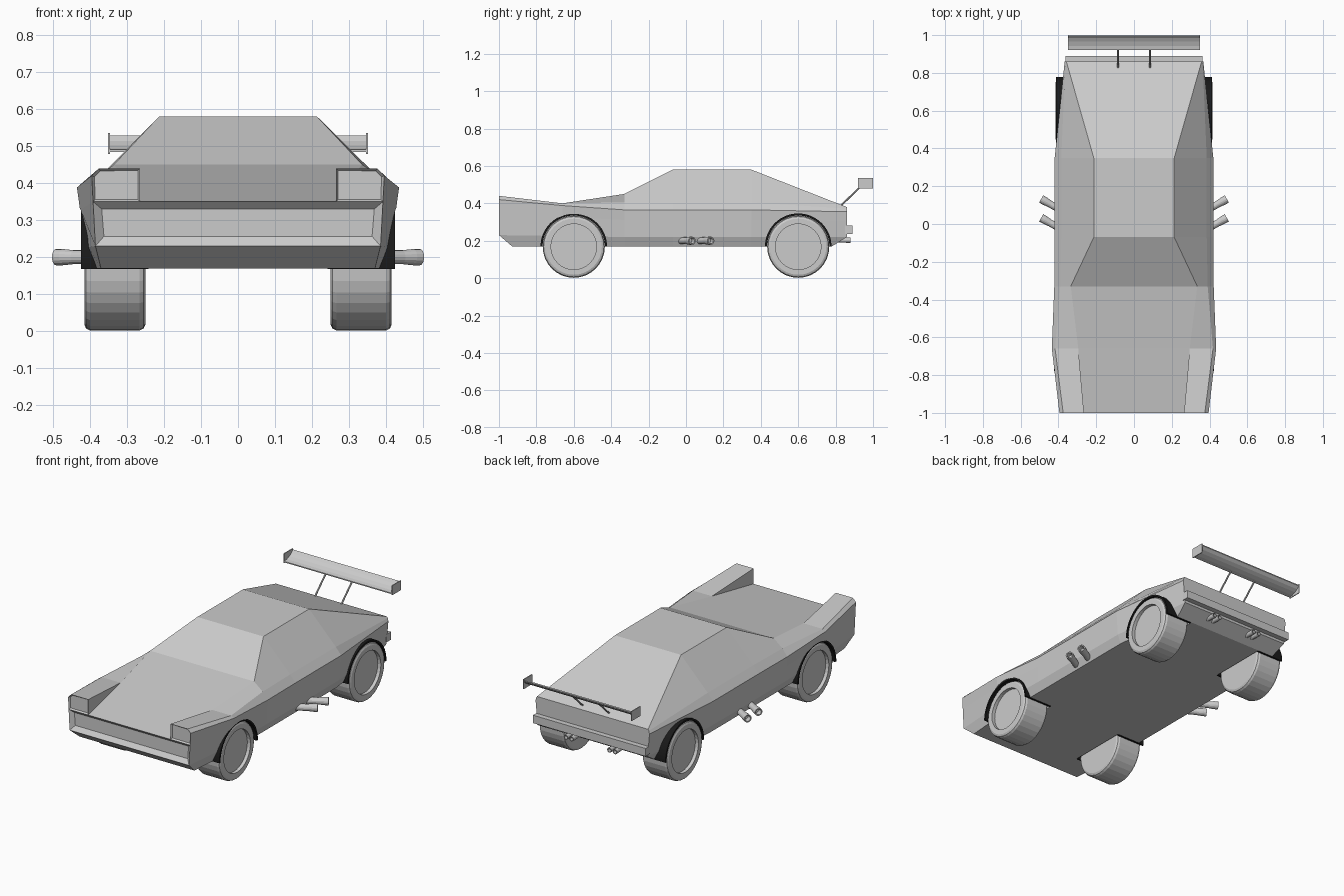
import bpy, bmesh, math
from mathutils import Vector, Matrix

cube = bpy.data.objects.get("Cube")
if cube:
    bpy.data.objects.remove(cube, do_unlink=True)


def material(name, value):
    mat = bpy.data.materials.new(name)
    mat.use_nodes = True
    colour = (value, value, value, 1)
    mat.diffuse_color = colour
    mat.node_tree.nodes["Principled BSDF"].inputs["Base Color"].default_value = colour
    return mat


paint = material("plain_grey", 0.6)
black = material("arch_black", 0.01)


def finish(name, bm, mat=paint):
    bmesh.ops.remove_doubles(bm, verts=bm.verts, dist=0.0005)
    bmesh.ops.recalc_face_normals(bm, faces=bm.faces)
    mesh = bpy.data.meshes.new(name)
    bm.to_mesh(mesh)
    bm.free()
    mesh.materials.append(mat)
    obj = bpy.data.objects.new(name, mesh)
    bpy.context.collection.objects.link(obj)
    return obj


def lathe(name, profile, start, direction, segments):
    """Turn (radius, distance) pairs about an axis from start along direction."""
    bm = bmesh.new()
    turn = Vector(direction).to_track_quat('Z', 'Y').to_matrix().to_4x4()
    place = Matrix.Translation(start) @ turn
    rings = []
    for r, h in profile:
        angles = [math.tau * i / segments for i in range(segments)]
        rings.append([bm.verts.new(place @ Vector((r * math.cos(a), r * math.sin(a), h)))
                      for a in angles])
    for a, b in zip(rings, rings[1:]):
        for i in range(segments):
            j = (i + 1) % segments
            bm.faces.new((a[i], a[j], b[j], b[i]))
    bm.faces.new(rings[0])
    bm.faces.new(rings[-1])
    return finish(name, bm)


def box(name, centre, size):
    bm = bmesh.new()
    place = Matrix.Translation(centre) @ Matrix.Diagonal((*size, 1))
    bmesh.ops.create_cube(bm, size=1, matrix=place)
    return finish(name, bm)


def half_arch(name, y, z, x_range, radii, steps):
    """Half ring over a wheel, with a rectangular cross-section."""
    bm = bmesh.new()
    (x0, x1), (r0, r1) = x_range, radii
    loops = []
    for i in range(steps + 1):
        a = math.pi * i / steps
        loops.append([bm.verts.new((x, y + r * math.cos(a), z + r * math.sin(a)))
                      for x, r in ((x0, r0), (x1, r0), (x1, r1), (x0, r1))])
    for a, b in zip(loops, loops[1:]):
        for i in range(4):
            j = (i + 1) % 4
            bm.faces.new((a[i], a[j], b[j], b[i]))
    bm.faces.new(loops[0])
    bm.faces.new(loops[-1])
    return finish(name, bm, black)


# Body: half sections from bottom, sill, crease, shoulder, deck edge, hood edge
sections = [
    (-1.0, [(.37, .17), (.385, .23), (.395, .42), (.375, .44), (.265, .44), (.265, .35)]),
    (-.66, [(.39, .17), (.412, .225), (.435, .388), (.418, .40), (.295, .40), (.295, .40)]),
    (-.33, [(.39, .17), (.412, .22), (.422, .365), (.39, .405), (.335, .45), (.335, .45)]),
    (-.07, [(.39, .17), (.412, .22), (.42, .365), (.385, .405), (.213, .58), (.213, .58)]),
    (.35, [(.39, .17), (.41, .22), (.42, .365), (.385, .405), (.213, .58), (.213, .58)]),
    (.86, [(.34, .17), (.355, .22), (.367, .355), (.363, .372), (.358, .38), (.358, .38)]),
]
tucked = {-1.0: -.93, .86: .78}    # the bottom edge is pulled in at both ends
bm = bmesh.new()
rings = []
for y, half in sections:
    sill, crease = Vector(half[1]), Vector(half[2])
    half = half[:2] + [tuple(sill.lerp(crease, 0.63))] + half[2:]
    pts = [(x, tucked.get(y, y) if i == 0 else y, z) for i, (x, z) in enumerate(half)]
    pts += [(-x, yy, z) for x, yy, z in reversed(pts)]
    rings.append([bm.verts.new(p) for p in pts])
count = len(rings[0])
for a, b in zip(rings, rings[1:]):
    for i in range(count):
        j = (i + 1) % count
        bm.faces.new((a[i], a[j], b[j], b[i]))
front, back = rings[0], rings[-1]
for end in (front, back):
    bm.faces.new([end[i] for i in (0, 1, 12, 13)])
bm.faces.new(back[1:13])
lamps = [bm.faces.new(front[2:7]), bm.faces.new(front[7:12])]

# Nose panel set back inside a slanted frame
low_l, top_l, top_r, low_r = [bm.verts.new((x, -.98, z)) for x, z in
                              ((.362, .256), (.368, .33), (-.368, .33), (-.362, .256))]
bm.faces.new((low_l, top_l, top_r, low_r))
bm.faces.new((front[1], front[2], top_l, low_l))
bm.faces.new((front[2], front[6], front[7], front[11], top_r, top_l))
bm.faces.new((front[11], front[12], low_r, top_r))
bm.faces.new((front[12], front[1], low_l, low_r))

# Recessed headlamps
bmesh.ops.remove_doubles(bm, verts=bm.verts, dist=0.0005)
bmesh.ops.recalc_face_normals(bm, faces=bm.faces)
bmesh.ops.inset_individual(bm, faces=lamps, thickness=0.008, depth=-0.01)
body = finish("body", bm)

# Wheel arches cut into the body
cutters = []
for side in (-1, 1):
    for y in (-.6, .6):
        cutter = lathe("arch_cutter", [(.176, 0), (.176, .3)], (side * .24, y, .168),
                       (side, 0, 0), 64)
        cutter.hide_render = True
        cutters.append(cutter)
        cut = body.modifiers.new("arch", 'BOOLEAN')
        cut.operation = 'DIFFERENCE'
        cut.solver = 'EXACT'
        cut.object = cutter
bpy.context.view_layer.update()
graph = bpy.context.evaluated_depsgraph_get()
carved = bpy.data.meshes.new_from_object(body.evaluated_get(graph))
body.modifiers.clear()
body.data = carved
for cutter in cutters:
    bpy.data.objects.remove(cutter, do_unlink=True)

# Wheels with a recessed hub disc, and black liners around them
tyre = [(.15, 0), (.161, .005), (.166, .016), (.166, .149), (.161, .16), (.15, .165),
        (.122, .165), (.122, .145)]
for side, label in ((-1, "right"), (1, "left")):
    for y, place, lip in ((-.6, "front", .424), (.6, "rear", .412)):
        lathe(f"{place}_{label}_wheel", tyre, (side * .25, y, .168), (side, 0, 0), 32)
        half_arch(f"{place}_{label}_arch_liner", y, .168, (side * .242, side * lip),
                  (.167, .178), 32)


# Side and rear exhaust pipes, flared with hollow ends
def pipe(name, start, direction, length, r):
    lathe(name, [(r * .85, 0), (r * .85, length * .6), (r, length * .85), (r, length),
                 (r * .7, length), (r * .7, length - .03)], start, direction, 16)


for side, label in ((-1, "right"), (1, "left")):
    for n in range(2):
        pipe(f"{label}_side_pipe_{n + 1}", (side * .37, -.037 + n * .1, .2),
             (side * .87, .5, 0), .14, .022)
        pipe(f"{label}_rear_pipe_{n + 1}", (side * (.122 + n * .036), .74, .203),
             (0, 1, 0), .14, .014)

# Rear bumper bar
box("rear_bumper", (0, .87, .258), (.725, .04, .046))

# Rear wing: curved blade, end plates and two struts
bm = bmesh.new()
curve = [(.92, .487), (.943, .491), (.966, .5), (.985, .511), (.999, .526)]
edges = [[bm.verts.new((x, y, z + lift)) for x in (-.347, .347) for lift in (-.003, .003)]
         for y, z in curve]
for a, b in zip(edges, edges[1:]):
    for i, j in ((0, 1), (1, 3), (3, 2), (2, 0)):
        bm.faces.new((a[i], a[j], b[j], b[i]))
for end in (edges[0], edges[-1]):
    bm.faces.new([end[i] for i in (0, 1, 3, 2)])
finish("wing_blade", bm)
for side, label in ((-1, "right"), (1, "left")):
    box(f"{label}_wing_end_plate", (side * .348, .96, .507), (.005, .08, .056))
    foot = Vector((side * .085, .825, .385))
    reach = Vector((side * .085, .93, .486)) - foot
    lathe(f"{label}_wing_strut", [(.005, 0), (.005, reach.length)], foot, reach, 8)
